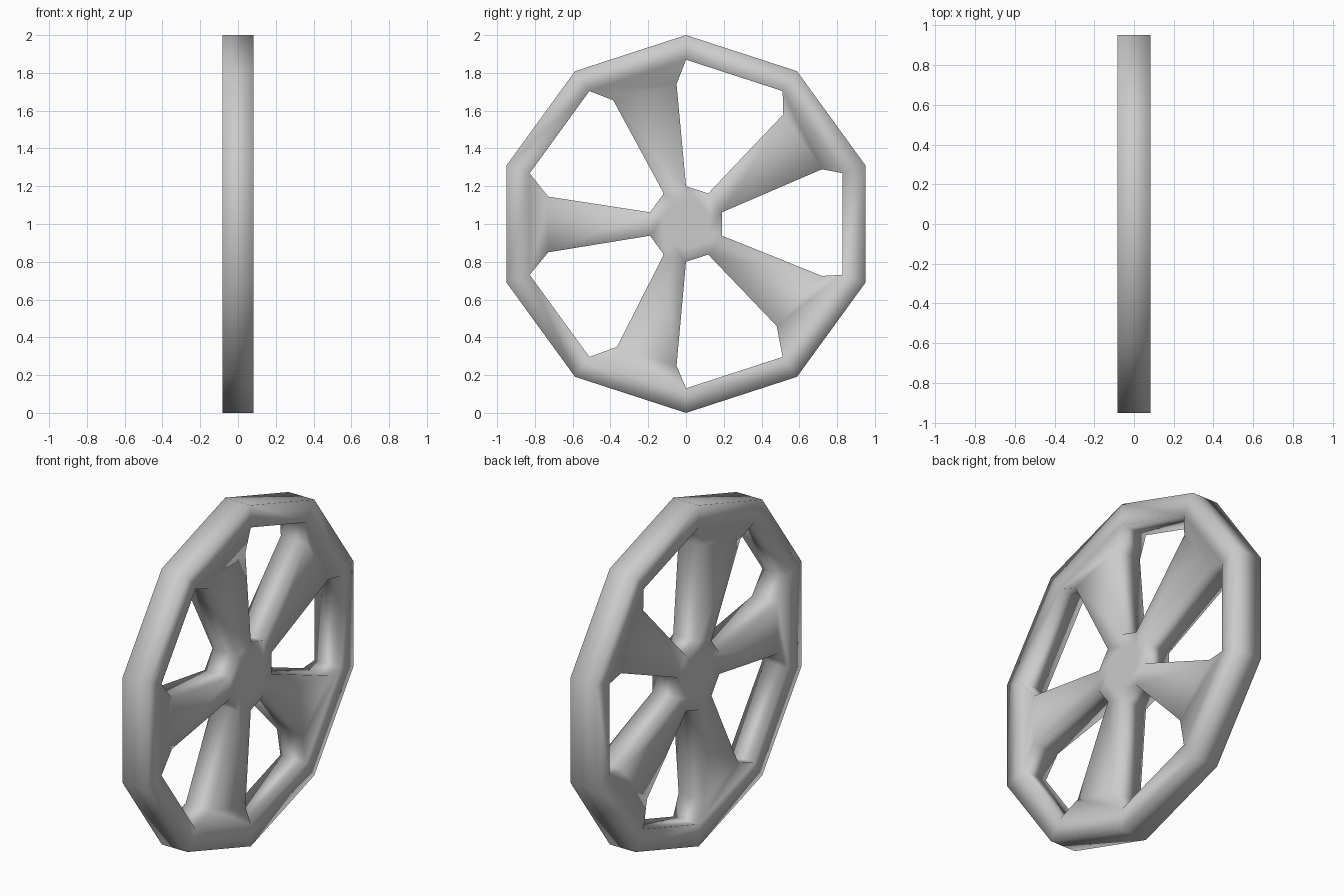
import bpy, bmesh, math

if "Cube" in bpy.data.objects:
    bpy.data.objects.remove(bpy.data.objects["Cube"])

HALF = 0.083     # half thickness along x
N = 10           # rim and hub sides

bm = bmesh.new()

def ring(radius):
    pts = [math.radians(18 + 36 * i) for i in range(N)]
    return [bm.verts.new((-HALF, radius * math.cos(a), 1 + radius * math.sin(a))) for a in pts]

outer, inner, hub, core = ring(1.0), ring(0.87), ring(0.2), ring(0.13)

# flared spoke shoulders (y, z), one per hub corner, slightly uneven
shoulder_yz = [(.72, 1.29), (.515, 1.58), (-.05, 1.74), (-.385, 1.655), (-.73, 1.145),
               (-.73, .85), (-.365, .35), (-.05, .25), (.48, .46), (.72, .725)]
shoulder = [bm.verts.new((-HALF, y, z)) for y, z in shoulder_yz]

# flat outline: rim band, hub disc, five spokes
for i in range(N):
    j = (i + 1) % N
    bm.faces.new((inner[i], outer[i], outer[j], inner[j]))
    bm.faces.new((core[i], hub[i], hub[j], core[j]))
    if i % 2 == 0:
        bm.faces.new((hub[i], shoulder[i], shoulder[j], hub[j]))
        bm.faces.new((shoulder[i], inner[i], inner[j], shoulder[j]))
bm.faces.new(core)

# thickness
ext = bmesh.ops.extrude_face_region(bm, geom=bm.faces[:], use_keep_orig=True)
moved = [g for g in ext["geom"] if isinstance(g, bmesh.types.BMVert)]
bmesh.ops.translate(bm, verts=moved, vec=(2 * HALF, 0, 0))
bmesh.ops.recalc_face_normals(bm, faces=bm.faces[:])
for f in bm.faces:
    f.smooth = True

mesh = bpy.data.meshes.new("spoked_wheel")
bm.to_mesh(mesh)
bm.free()
bpy.context.collection.objects.link(bpy.data.objects.new("spoked_wheel", mesh))
